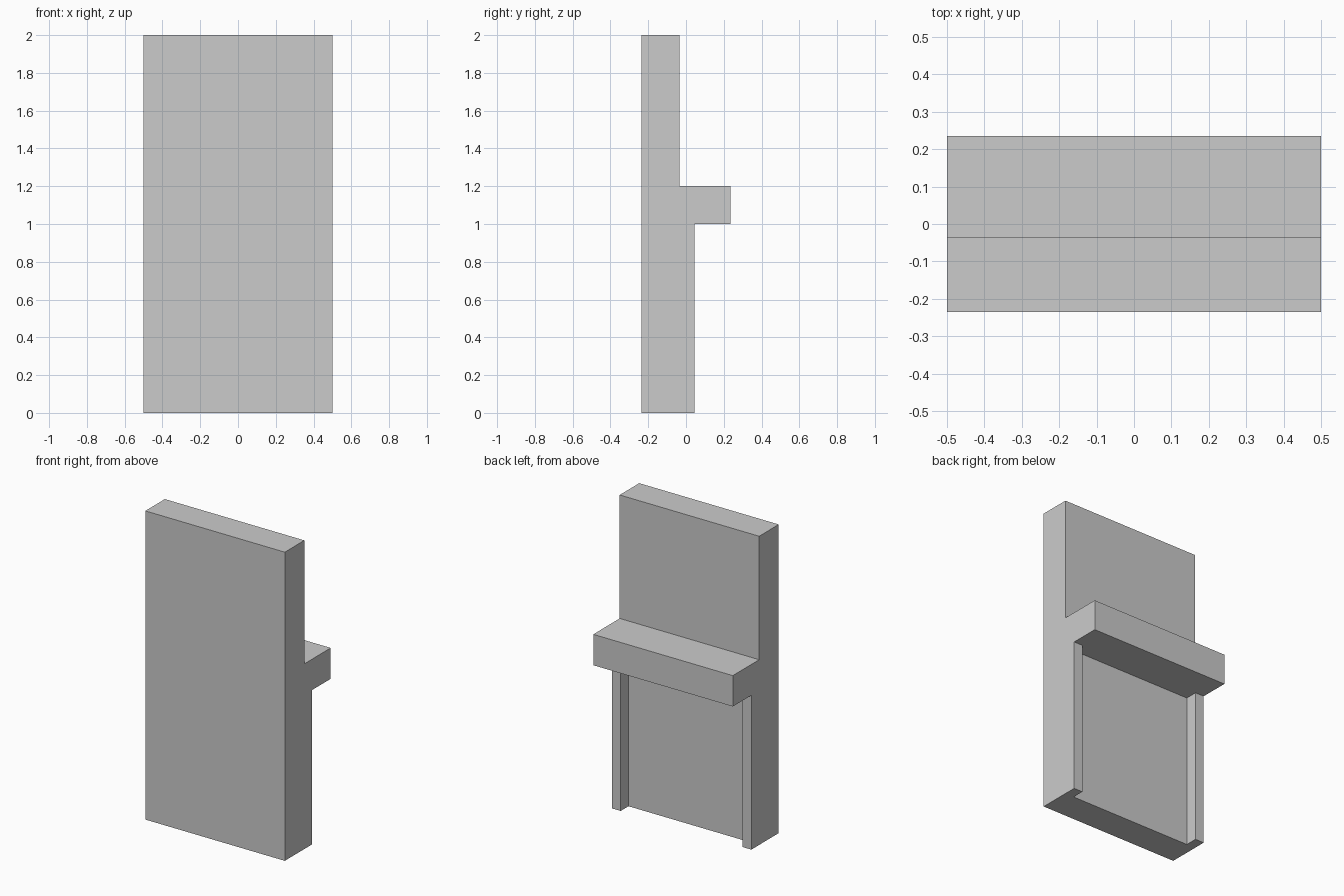
import bpy
import bmesh

if "Cube" in bpy.data.objects:
    bpy.data.objects.remove(bpy.data.objects["Cube"])

WIDTH = 1.0
LEG_WIDTH = 0.063
FRONT, PANEL_BACK, LEG_BACK, SHELF_BACK = -0.235, -0.035, 0.045, 0.235
HEIGHT, SHELF_BOTTOM, SHELF_TOP = 2.0, 1.0, 1.2


def extrude_profile(name, profile, width):
    """Extrude a (y, z) side profile along x, centred on x = 0."""
    bm = bmesh.new()
    face = bm.faces.new([bm.verts.new((-width / 2, y, z)) for y, z in profile])
    result = bmesh.ops.extrude_face_region(bm, geom=[face])
    moved = [v for v in result["geom"] if isinstance(v, bmesh.types.BMVert)]
    bmesh.ops.translate(bm, verts=moved, vec=(width, 0, 0))
    bmesh.ops.recalc_face_normals(bm, faces=bm.faces)
    mesh = bpy.data.meshes.new(name)
    bm.to_mesh(mesh)
    bm.free()
    obj = bpy.data.objects.new(name, mesh)
    bpy.context.collection.objects.link(obj)
    return obj


# Panel, shelf and leg strips share one side profile
body = extrude_profile("panel_with_shelf", [
    (FRONT, 0), (LEG_BACK, 0), (LEG_BACK, SHELF_BOTTOM),
    (SHELF_BACK, SHELF_BOTTOM), (SHELF_BACK, SHELF_TOP),
    (PANEL_BACK, SHELF_TOP), (PANEL_BACK, HEIGHT), (FRONT, HEIGHT),
], WIDTH)

# Recess under the shelf, leaving a leg strip at each side
cutter = extrude_profile("recess_cutter", [
    (PANEL_BACK, -0.1), (0.3, -0.1), (0.3, SHELF_BOTTOM), (PANEL_BACK, SHELF_BOTTOM),
], WIDTH - 2 * LEG_WIDTH)
cutter.hide_render = True

recess = body.modifiers.new("recess", 'BOOLEAN')
recess.operation = 'DIFFERENCE'
recess.solver = 'EXACT'
recess.object = cutter

# Apply the cut and drop the helper
bpy.context.view_layer.objects.active = body
body.select_set(True)
bpy.ops.object.modifier_apply(modifier=recess.name)
bpy.data.objects.remove(cutter)
